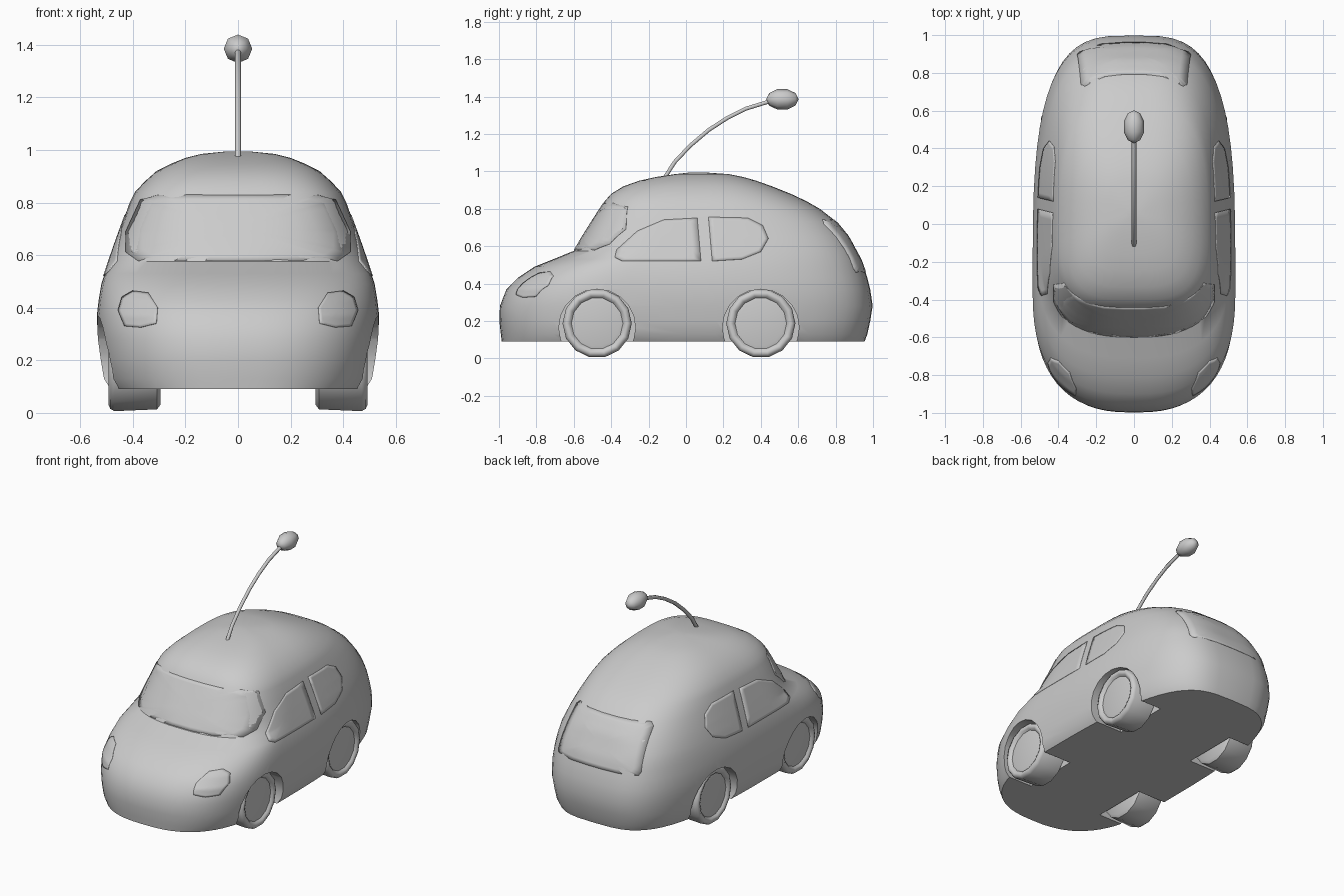
import bpy, bmesh, math
from mathutils import Vector

if "Cube" in bpy.data.objects:
    bpy.data.objects.remove(bpy.data.objects["Cube"])

paint = bpy.data.materials.new("plain grey")
paint.use_nodes = True
GREY = (0.6, 0.6, 0.6, 1)
paint.diffuse_color = GREY
paint.node_tree.nodes["Principled BSDF"].inputs["Base Color"].default_value = GREY

# Horizontal body slices: height, nose y, tail y, half width, widest y
SLICES = [
    (.09, -.985, .955, .485, -.35), (.13, -.99, .97, .51, -.35),
    (.2, -.998, .985, .522, -.35), (.28, -.995, .998, .533, -.35),
    (.37, -.96, .985, .537, -.34), (.43, -.9, .97, .53, -.32),
    (.49, -.81, .95, .52, -.28), (.53, -.71, .935, .507, -.22),
    (.575, -.6, .91, .492, -.15), (.65, -.555, .87, .466, -.1),
    (.73, -.505, .805, .437, -.05), (.8, -.46, .715, .412, -.02),
    (.84, -.435, .645, .392, 0), (.88, -.4, .56, .355, .02),
    (.92, -.335, .46, .31, .04), (.95, -.25, .375, .25, .05),
    (.97, -.16, .305, .2, .06), (.985, -.06, .23, .14, .07),
    (.995, .03, .09, .04, .06)]


def slice_at(z):
    for a, b in zip(SLICES, SLICES[1:]):
        if z <= b[0]:
            t = (z - a[0]) / (b[0] - a[0])
            return [p + (q - p) * t for p, q in zip(a, b)]
    return SLICES[-1]


def power(z, front):
    upper = min(max((z - .575) / .265, 0), 1)
    return 2.6 + .8 * upper if front else 3.4 - .6 * upper


def finish(ob, angle=35):
    ob.data.materials.append(paint)
    bpy.ops.object.select_all(action="DESELECT")
    ob.select_set(True)
    bpy.context.view_layer.objects.active = ob
    bpy.ops.object.shade_smooth_by_angle(angle=math.radians(angle))
    return ob


def loft(name, rings, close=True):
    """Skin a stack of closed rings and cap both ends."""
    bm = bmesh.new()
    rows = [[bm.verts.new(p) for p in ring] for ring in rings]
    n = len(rows[0])
    for a, b in zip(rows, rows[1:]):
        for i in range(n):
            bm.faces.new((a[i], a[(i + 1) % n], b[(i + 1) % n], b[i]))
    if close:
        bm.faces.new(rows[0])
    bm.faces.new(rows[-1])
    bmesh.ops.recalc_face_normals(bm, faces=bm.faces)
    mesh = bpy.data.meshes.new(name)
    bm.to_mesh(mesh)
    bm.free()
    ob = bpy.data.objects.new(name, mesh)
    bpy.context.collection.objects.link(ob)
    return ob


def body_ring(z, count=64):
    _, nose, tail, w, mid = slice_at(z)
    ring = []
    for i in range(count):
        a = 2 * math.pi * i / count
        c, s = math.cos(a), math.sin(a)
        e = 2 / power(z, s < 0)
        length = (tail - mid) if s > 0 else (nose - mid)
        ring.append((math.copysign(abs(c) ** e, c) * w, mid + length * abs(s) ** e, z))
    return ring


def wheel_ring(x, r, y, z, count):
    return [(x, y + r * math.cos(2 * math.pi * i / count),
             z + r * math.sin(2 * math.pi * i / count)) for i in range(count)]


# Body shell with wheel wells
body = loft("body", [body_ring(s[0]) for s in SLICES])
for end, y in (("front", -.475), ("rear", .4)):
    for side, sx in (("left", 1), ("right", -1)):
        well = loft(f"{end}_{side}_well_cutter",
                    [wheel_ring(sx * x, .205, y, .165, 20) for x in (.28, .7)])
        well.hide_render = True
        well.hide_set(True)
        cut = body.modifiers.new(well.name, "BOOLEAN")
        cut.operation, cut.solver, cut.object = "DIFFERENCE", "EXACT", well
bpy.context.view_layer.objects.active = body
body.select_set(True)
for mod in list(body.modifiers):
    bpy.ops.object.modifier_apply(modifier=mod.name)
for ob in [o for o in bpy.data.objects if o.name.endswith("well_cutter")]:
    bpy.data.objects.remove(ob)
finish(body)

# Wheels with sunken hub caps
TYRE = [(.295, .16), (.308, .178), (.47, .185), (.486, .176), (.492, .162),
        (.486, .148), (.474, .138), (.478, .12)]
for end, y in (("front", -.475), ("rear", .4)):
    for side, sx in (("left", 1), ("right", -1)):
        finish(loft(f"{end}_{side}_wheel",
                    [wheel_ring(sx * x, r, y, .187, 14) for x, r in TYRE]), 50)


# Surface lookups used to lay the glass and lamps on the shell
def on_end(front):
    def place(x, z):
        _, nose, tail, w, mid = slice_at(z)
        n = power(z, front)
        t = max(1 - min(abs(x) / w, 1) ** n, 0) ** (1 / n)
        return (x, mid + ((nose if front else tail) - mid) * t, z)
    return place


def on_side(sx):
    def place(y, z):
        _, nose, tail, w, mid = slice_at(z)
        n = power(z, y < mid)
        t = (y - mid) / ((nose if y < mid else tail) - mid)
        return (sx * w * max(1 - min(t, 1) ** n, 0) ** (1 / n), y, z)
    return place


def plate(name, outline, place):
    pts = [Vector(p) for p in outline]
    edge = [a.lerp(b, k / 5) for a, b in zip(pts, pts[1:] + pts[:1]) for k in range(5)]
    centre = sum(pts, Vector((0, 0))) / len(pts)
    rings = [[place(*centre.lerp(p, f)) for p in edge]
             for f in (1, .85, .7, .55, .4, .25, .1)]
    ob = loft(name, rings, close=False)
    solid = ob.modifiers.new("thickness", "SOLIDIFY")
    solid.thickness, solid.offset = .006, 0
    return finish(ob)


def mirrored(half):
    return half + [(-x, z) for x, z in reversed(half)]


plate("windscreen", mirrored([(.38, .578), (.425, .61), (.425, .69), (.37, .81), (.3, .828)]),
      on_end(True))
plate("rear_window", mirrored([(.29, .46), (.3, .48), (.28, .72), (.26, .74)]), on_end(False))

FRONT_GLASS = [(-.38, .54), (-.34, .52), (.08, .52), (.06, .75), (-.12, .74), (-.26, .68), (-.37, .58)]
REAR_GLASS = [(.14, .52), (.3, .53), (.4, .57), (.44, .64), (.41, .71), (.33, .75), (.12, .755)]
LAMP = [(.31, .34), (.37, .325), (.43, .33), (.455, .39), (.44, .44), (.4, .463), (.34, .455), (.305, .4)]
for side, sx in (("left", 1), ("right", -1)):
    plate(f"{side}_front_window", FRONT_GLASS, on_side(sx))
    plate(f"{side}_rear_window", REAR_GLASS, on_side(sx))
    plate(f"{side}_headlight", [(sx * x, z) for x, z in LAMP], on_end(True))

# Bent aerial and its bobble
PATH = [(-.115, .965), (-.06, 1.05), (.02, 1.135), (.12, 1.22), (.22, 1.285), (.32, 1.335), (.46, 1.378)]
curve = bpy.data.curves.new("aerial", "CURVE")
curve.dimensions, curve.bevel_depth, curve.bevel_resolution = "3D", .012, 1
curve.use_fill_caps = True
spline = curve.splines.new("POLY")
spline.points.add(len(PATH) - 1)
for point, (y, z) in zip(spline.points, PATH):
    point.co = (0, y, z, 1)
curve.materials.append(paint)
bpy.context.collection.objects.link(bpy.data.objects.new("aerial", curve))

bpy.ops.mesh.primitive_uv_sphere_add(segments=8, ring_count=5, radius=1, location=(0, .515, 1.385),
                                     rotation=(math.pi / 2, 0, 0))
bobble = bpy.context.object
bobble.name = "aerial_bobble"
bobble.scale = (.057, .057, .087)
finish(bobble, 40)
